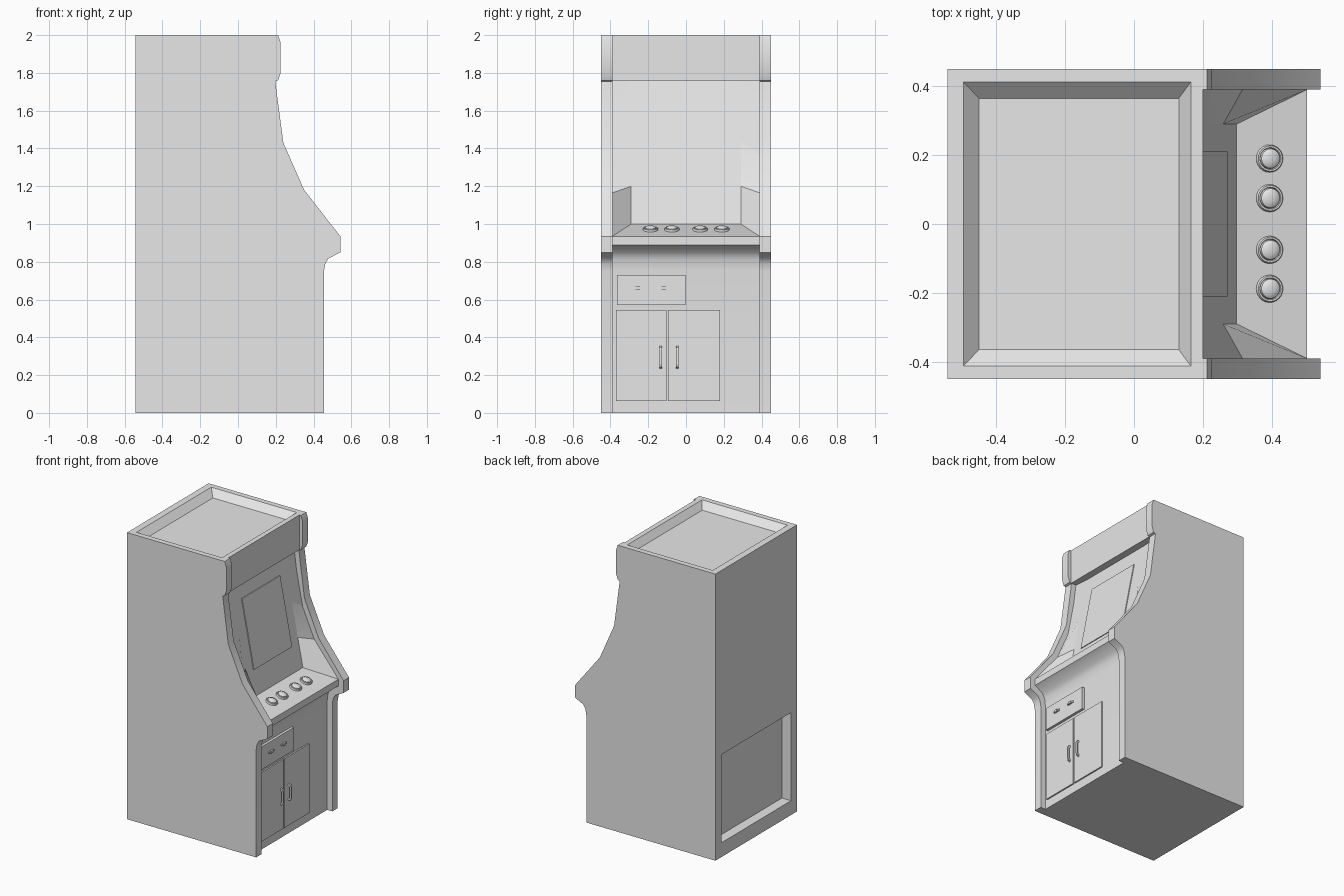
import bpy, bmesh, math

if "Cube" in bpy.data.objects:
    bpy.data.objects.remove(bpy.data.objects["Cube"])

grey = bpy.data.materials.new("light_grey")
grey.diffuse_color = (0.8, 0.8, 0.8, 1)
grey.use_nodes = True
grey.node_tree.nodes["Principled BSDF"].inputs["Base Color"].default_value = grey.diffuse_color


def finish(name, bm, smooth=None):
    bmesh.ops.recalc_face_normals(bm, faces=bm.faces)
    me = bpy.data.meshes.new(name)
    bm.to_mesh(me)
    bm.free()
    me.materials.append(grey)
    ob = bpy.data.objects.new(name, me)
    bpy.context.collection.objects.link(ob)
    if smooth:
        shade(ob, smooth)
    return ob


def activate(ob):
    bpy.ops.object.select_all(action='DESELECT')
    ob.select_set(True)
    bpy.context.view_layer.objects.active = ob


def shade(ob, angle):
    activate(ob)
    bpy.ops.object.shade_smooth_by_angle(angle=math.radians(angle))


def loft(name, rings, smooth=None):
    """Closed solid through matching rings of points."""
    bm = bmesh.new()
    loops = [[bm.verts.new(p) for p in r] for r in rings]
    n = len(loops[0])
    for a, b in zip(loops, loops[1:]):
        for i in range(n):
            j = (i + 1) % n
            bm.faces.new((a[i], a[j], b[j], b[i]))
    bm.faces.new(loops[0])
    bm.faces.new(loops[-1])
    return finish(name, bm, smooth)


def prism(name, pts, y0, y1, smooth=None):
    return loft(name, [[(x, y, z) for x, z in pts] for y in (y0, y1)], smooth)


def box(name, x0, x1, y0, y1, z0, z1):
    return prism(name, [(x0, z0), (x1, z0), (x1, z1), (x0, z1)], y0, y1)


def rect(x0, x1, y, z):
    return [(x0, -y, z), (x1, -y, z), (x1, y, z), (x0, y, z)]


def cut(ob, cutter):
    activate(ob)
    m = ob.modifiers.new("cut", 'BOOLEAN')
    m.operation = 'DIFFERENCE'
    m.solver = 'EXACT'
    m.object = cutter
    bpy.ops.object.modifier_apply(modifier=m.name)


BACK = -0.542

# cabinet sides and core
side_profile = [(BACK, 0), (0.455, 0), (0.455, 0.75), (0.462, 0.79), (0.478, 0.817),
                (0.542, 0.85), (0.542, 0.935), (0.35, 1.18), (0.24, 1.43),
                (0.197, 1.755), (0.212, 1.76), (0.226, 1.80), (0.226, 1.96),
                (0.212, 2.0), (BACK, 2.0)]
core_profile = [(BACK, 0), (0.415, 0), (0.415, 0.76), (0.422, 0.815), (0.44, 0.85),
                (0.502, 0.888), (0.502, 0.935), (0.298, 1.0), (0.15, 1.757),
                (0.2, 1.757), (0.2, 2.0), (BACK, 2.0)]
left_side = prism("left_side_panel", side_profile, -0.45, -0.39)
right_side = prism("right_side_panel", side_profile, 0.39, 0.45)
core = prism("cabinet_core", core_profile, -0.39, 0.39)

# sunken roof and back service opening
roof_cutter = loft("roof_cutter", [rect(-0.45, 0.13, 0.365, 1.955),
                                   rect(-0.54, 0.20, 0.459, 2.045)])
back_cutter = box("back_cutter", -0.7, BACK + 0.07, -0.384, 0.384, 0.1, 0.715)
for ob in (left_side, right_side, core):
    cut(ob, roof_cutter)
cut(core, back_cutter)
for ob in (left_side, right_side, core):
    shade(ob, 35)
for c in (roof_cutter, back_cutter):
    bpy.data.objects.remove(c)

# slanted walls beside the screen
wall_front = [(0.502, 0.935), (0.315, 1.165), (0.203, 1.42), (0.16, 1.757)]
wall_z = [1.0, 1.2, 1.44, 1.757]


def screen_x(z):
    return 0.298 - (z - 1.0) * 0.148 / 0.757


for side, label in ((-1, "left"), (1, "right")):
    rings = []
    for (fx, fz), z in zip(wall_front, wall_z):
        x = screen_x(z)
        rings.append([(fx, side * 0.39, fz), (x, side * 0.29, z), (x - 0.03, side * 0.39, z)])
    loft(label + "_screen_wall", rings, 35)

# screen plate
z0, z1, t = 1.168, 1.64, 0.006
prism("screen", [(screen_x(z0) - 0.02, z0), (screen_x(z0) + t, z0),
                 (screen_x(z1) + t, z1), (screen_x(z1) - 0.02, z1)], -0.21, 0.21)

# round buttons on the sloped control panel
tilt = math.atan2(0.065, 0.204)
button_profile = [(0.040, -0.005), (0.040, 0.005), (0.037, 0.010), (0.032, 0.010),
                  (0.030, 0.005), (0.028, 0.013), (0.022, 0.017), (0.011, 0.020)]
for i, y in enumerate((-0.188, -0.075, 0.075, 0.19)):
    rings = [[(r * math.cos(a * math.tau / 24), r * math.sin(a * math.tau / 24), h)
              for a in range(24)] for r, h in button_profile]
    b = loft("button_%d" % (i + 1), rings, 35)
    b.location = (0.393, y, 0.9697)
    b.rotation_euler = (0, tilt, 0)

# front doors with handles
F = 0.415
for label, y0, y1, hy in (("left", -0.37, -0.104, -0.134), ("right", -0.094, 0.18, -0.047)):
    box(label + "_door", F - 0.01, F + 0.01, y0, y1, 0.062, 0.545)
    d = F + 0.008
    prism(label + "_door_handle",
          [(d, 0.235), (d + 0.018, 0.243), (d + 0.022, 0.255), (d + 0.022, 0.335),
           (d + 0.018, 0.347), (d, 0.355), (d, 0.34), (d + 0.012, 0.332),
           (d + 0.012, 0.258), (d, 0.25)], hy - 0.006, hy + 0.006)

# coin panel with two slots
box("coin_panel", F - 0.01, F + 0.018, -0.365, -0.002, 0.57, 0.73)
for i, y in enumerate((-0.255, -0.117)):
    p = F + 0.016
    box("coin_slot_%d" % (i + 1), p, p + 0.008, y - 0.028, y + 0.028, 0.654, 0.666)
    box("coin_button_%d" % (i + 1), p, p + 0.015, y - 0.012, y + 0.012, 0.652, 0.668)
